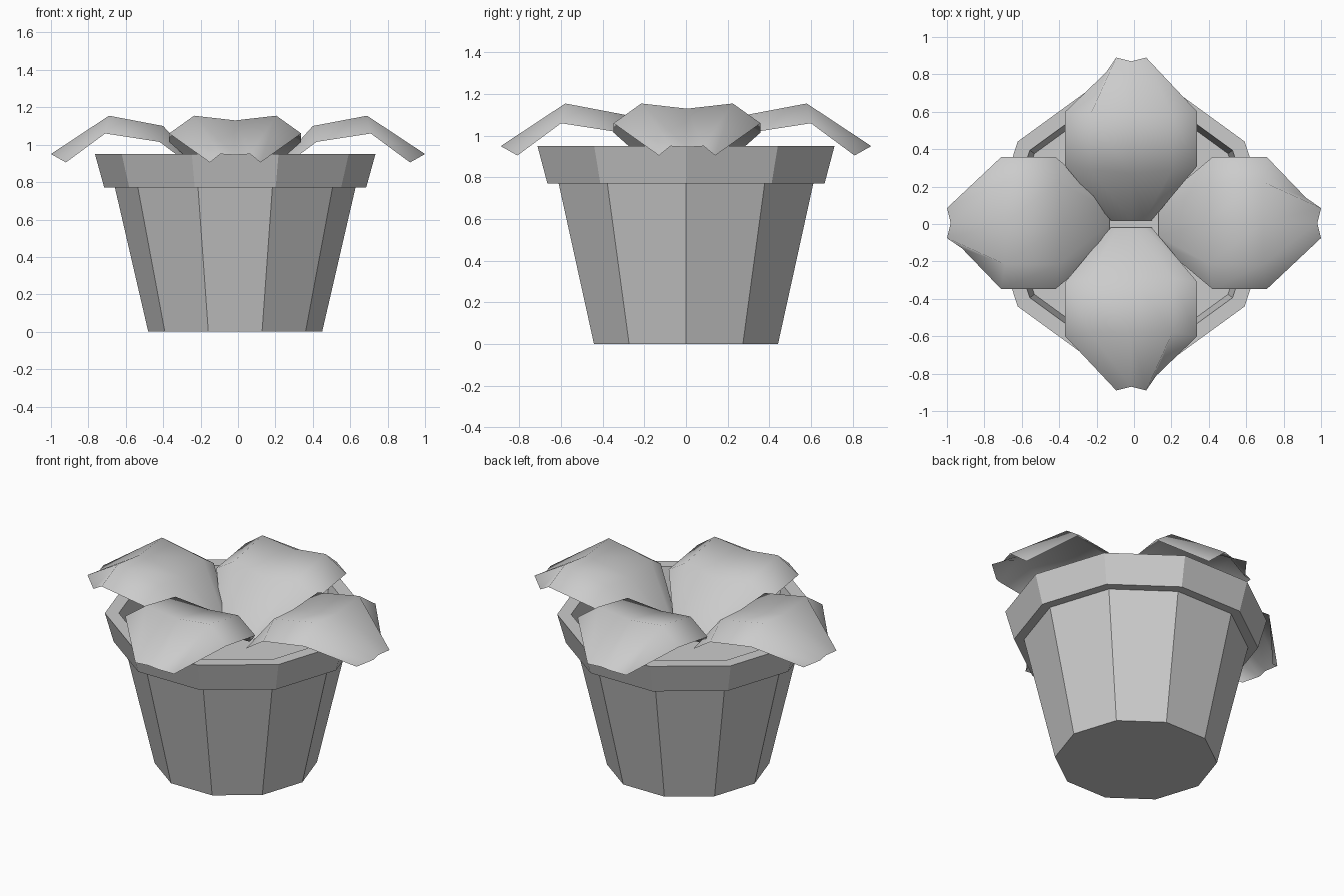
import bpy, bmesh, math
from mathutils import Matrix, Vector

cube = bpy.data.objects.get("Cube")
if cube:
    bpy.data.objects.remove(cube, do_unlink=True)

grey = bpy.data.materials.new("plain grey")
grey.use_nodes = True
colour = (0.6, 0.6, 0.6, 1)
grey.diffuse_color = colour
grey.node_tree.nodes["Principled BSDF"].inputs["Base Color"].default_value = colour

SIDES = 10
CENTRE = Vector((-0.015, 0, 0))


def finish(name, bm):
    mesh = bpy.data.meshes.new(name)
    bm.to_mesh(mesh)
    bm.free()
    mesh.materials.append(grey)
    obj = bpy.data.objects.new(name, mesh)
    bpy.context.collection.objects.link(obj)
    return obj


def lathe(name, profile):
    """Turn (radius, height) rings into a closed ten-sided solid."""
    bm = bmesh.new()
    rings = []
    for r, z in profile:
        rings.append([bm.verts.new(CENTRE + Vector((r * math.cos(a), r * math.sin(a), z)))
                      for a in (math.tau * i / SIDES for i in range(SIDES))])
    for low, high in zip(rings, rings[1:]):
        for i in range(SIDES):
            j = (i + 1) % SIDES
            bm.faces.new((low[i], low[j], high[j], high[i]))
    bm.faces.new(rings[0][::-1])
    bm.faces.new(rings[-1])
    return finish(name, bm)


# Pot with overhanging rim, sunk down to the soil
lathe("flower_pot", [(0.465, 0), (0.643, 0.77), (0.70, 0.77), (0.75, 0.95),
                     (0.67, 0.95), (0.64, 0.77)])

# Half a leaf: rows from base to tip, each running centre, fold, edge
# as (distance outward, half width, height)
ROWS = [
    [(0.13, 0, 0.79), (0.13, 0.07, 0.80), (0.13, 0.11, 0.80)],
    [(0.38, 0, 1.07), (0.40, 0.22, 1.10), (0.42, 0.353, 1.015)],
    [(0.69, 0, 1.13), (0.69, 0.22, 1.155), (0.71, 0.353, 1.06)],
    [(0.98, 0, 0.945), (1.0, 0.08, 0.95), (0.92, 0.135, 0.905)],
]


def leaf(name, angle, shift, offset):
    bm = bmesh.new()
    grid = []
    for row in ROWS:
        full = [(d, -w, z) for d, w, z in row[:0:-1]] + row
        grid.append([bm.verts.new((d - shift, w, z)) for d, w, z in full])
    for a, b in zip(grid, grid[1:]):
        for i in range(4):
            bm.faces.new((a[i], b[i], b[i + 1], a[i + 1]))
    bm.transform(Matrix.Translation(offset) @ Matrix.Rotation(angle, 4, 'Z'))
    for f in bm.faces:
        f.smooth = True
    return finish(name, bm)


# Four drooping leaves; the front and back ones sit closer to the middle
side = Vector((0, 0.005, 0))
leaf("left_leaf", 0, 0, side)
leaf("right_leaf", math.pi, 0, side)
leaf("back_leaf", math.pi / 2, 0.11, CENTRE)
leaf("front_leaf", -math.pi / 2, 0.11, CENTRE)
